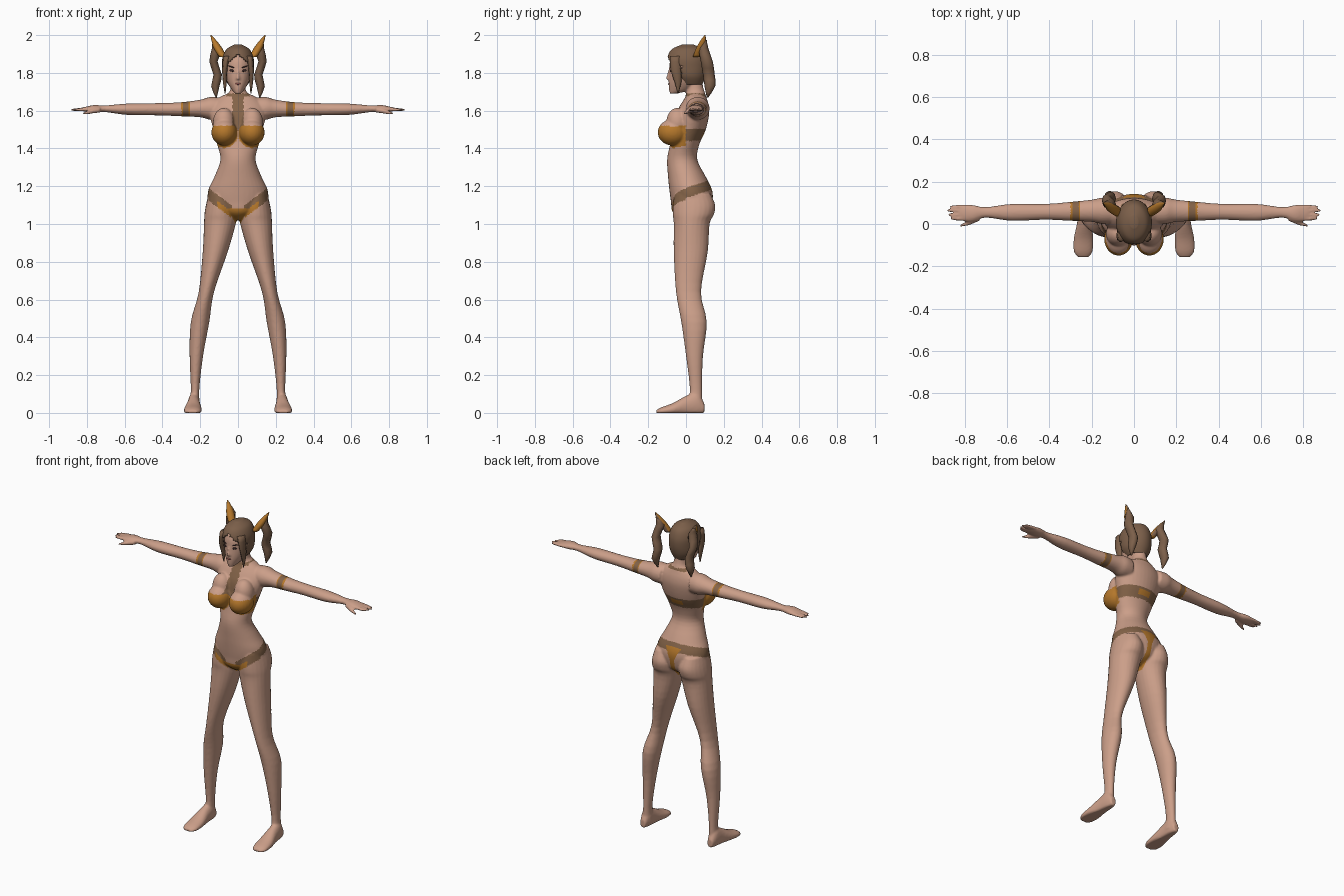
import bpy, bmesh, math
from mathutils import Matrix, Vector

cube = bpy.data.objects.get("Cube")
if cube:
    bpy.data.objects.remove(cube, do_unlink=True)


def material(name, rgb):
    m = bpy.data.materials.new(name)
    m.use_nodes = True
    m.diffuse_color = (*rgb, 1)
    m.node_tree.nodes["Principled BSDF"].inputs["Base Color"].default_value = (*rgb, 1)
    return m


SKIN = material("skin", (.6, .345, .25))
BROWN = material("brown_strap", (.23, .125, .065))
GOLD = material("gold", (.47, .19, .025))
HAIR = material("brown_hair", (.2, .115, .068))
DARK = material("dark_eye", (.04, .02, .02))
LIP = material("lip", (.38, .13, .11))


def smooth_rows(rows, steps):
    """Catmull-Rom interpolation between cross-sections."""
    out = []
    for i in range(len(rows) - 1):
        p = rows[max(i - 1, 0)], rows[i], rows[i + 1], rows[min(i + 2, len(rows) - 1)]
        for k in range(steps):
            t = k / steps
            out.append([b + t * ((c - a) + t * ((2 * a - 5 * b + 4 * c - d)
                        + t * (3 * (b - c) + d - a))) / 2 for a, b, c, d in zip(*p)])
    return out + [rows[-1]]


def loft(bm, axis, rows, side=1, sides=24, steps=4):
    """Oval rings along an axis; each row is position, then low/high bounds."""
    rings = []
    for t, a0, a1, b0, b1 in smooth_rows(rows, steps):
        ring = []
        for k in range(sides):
            ang = math.tau * k / sides
            co = [(a0 + a1) / 2 + (a1 - a0) / 2 * math.cos(ang),
                  (b0 + b1) / 2 + (b1 - b0) / 2 * math.sin(ang)]
            co.insert("xyz".index(axis), t)
            ring.append(bm.verts.new((co[0] * side, co[1], max(co[2], 0))))
        rings.append(ring)
    for lo, hi in zip(rings, rings[1:]):
        for k in range(sides):
            j = (k + 1) % sides
            bm.faces.new((lo[k], lo[j], hi[j], hi[k]))
    bm.faces.new(rings[0])
    bm.faces.new(rings[-1])


def ball(bm, centre, radii):
    bmesh.ops.create_uvsphere(bm, u_segments=24, v_segments=16, radius=1,
                              matrix=Matrix.Translation(centre) @ Matrix.Diagonal((*radii, 1)))


def finish(bm, name, mats):
    bmesh.ops.recalc_face_normals(bm, faces=bm.faces)
    me = bpy.data.meshes.new(name)
    bm.to_mesh(me)
    bm.free()
    ob = bpy.data.objects.new(name, me)
    bpy.context.collection.objects.link(ob)
    for m in mats:
        me.materials.append(m)
    me.shade_smooth()
    return ob


def oval(z, w, y0, y1):
    return (z, -w, w, y0, y1)


# Torso, neck and head
body = bmesh.new()
loft(body, "z", [oval(*r) for r in (
    (1.02, .03, -.02, .06), (1.06, .1, -.07, .12), (1.12, .155, -.08, .14),
    (1.18, .157, -.088, .138), (1.25, .125, -.095, .105), (1.34, .093, -.1, .06),
    (1.42, .11, -.085, .07), (1.5, .13, -.07, .105), (1.58, .15, -.055, .122),
    (1.63, .14, -.03, .12), (1.67, .1, -.005, .108), (1.695, .05, 0, .1),
    (1.73, .038, 0, .09), (1.8, .035, 0, .085))], sides=36)
loft(body, "z", [oval(*r) for r in (
    (1.69, .015, -.085, -.05), (1.71, .033, -.09, .02), (1.75, .056, -.092, .06),
    (1.8, .07, -.09, .09), (1.86, .074, -.085, .1), (1.92, .055, -.055, .08),
    (1.935, .02, -.02, .04))])
loft(body, "z", [oval(1.765, .013, -.107, -.07), oval(1.78, .009, -.104, -.07),
                 oval(1.82, .006, -.092, -.07)], sides=12)

# Limbs
for s in (1, -1):
    ball(body, (.073 * s, -.07, 1.485), (.068, .08, .07))
    ball(body, (.075 * s, -.045, 1.535), (.058, .06, .08))
    loft(body, "z", (
        (1.16, .04, .155, -.06, .13), (1.1, .012, .17, -.07, .155),
        (1.05, .009, .178, -.07, .148), (1, .012, .18, -.065, .125),
        (.85, .055, .187, -.065, .115), (.64, .127, .208, -.053, .08),
        (.48, .152, .25, -.025, .11), (.3, .185, .256, 0, .09),
        (.12, .205, .25, .02, .085), (.03, .2, .26, 0, .09)), s)
    loft(body, "y", (
        (.097, .215, .25, 0, .05), (.06, .203, .262, -.015, .11),
        (0, .2, .27, -.015, .09), (-.07, .192, .285, -.015, .052),
        (-.13, .196, .285, -.012, .03), (-.157, .215, .265, -.005, .015)), s)
    loft(body, "x", (
        (.1, 0, .12, 1.55, 1.67), (.15, 0, .125, 1.552, 1.672),
        (.2, .01, .115, 1.565, 1.658), (.3, .015, .105, 1.57, 1.645),
        (.42, .02, .095, 1.575, 1.64), (.58, .015, .095, 1.577, 1.638),
        (.7, .03, .08, 1.592, 1.628), (.76, .012, .09, 1.59, 1.63),
        (.8, .012, .092, 1.593, 1.622), (.825, .02, .088, 1.598, 1.617)), s)
    for y, tip in ((.025, .868), (.044, .88), (.064, .885), (.082, .87)):
        loft(body, "x", ((.8, y - .01, y + .01, 1.597, 1.618),
                         (tip - .02, y - .008, y + .008, 1.597, 1.613),
                         (tip, y - .004, y + .004, 1.601, 1.609)), s, sides=12)
    loft(body, "x", ((.73, .015, .045, 1.59, 1.62), (.78, -.006, .018, 1.583, 1.606),
                     (.822, -.014, -.002, 1.579, 1.59)), s, sides=12)

# Fuse the forms into one skin
rough = finish(body, "body_form", [])
fuse = rough.modifiers.new("fuse", "REMESH")
fuse.mode, fuse.voxel_size = "VOXEL", .006
relax = rough.modifiers.new("relax", "SMOOTH")
relax.factor, relax.iterations = .5, 4
deps = bpy.context.evaluated_depsgraph_get()
skin = bpy.data.meshes.new_from_object(rough.evaluated_get(deps))
bpy.data.objects.remove(rough, do_unlink=True)
skin.name = "body"
bpy.context.collection.objects.link(bpy.data.objects.new("body", skin))
skin.materials.clear()
for m in (SKIN, BROWN, GOLD):
    skin.materials.append(m)


def garment(c):
    """0 skin, 1 brown strap, 2 gold."""
    x, y, z = abs(c.x), c.y, c.z
    if .255 < x < .3 and z > 1.5:
        return 2 if x < .262 or x > .293 else 1
    if x > .2:
        return 0
    if z > 1.4:
        if y < 0 and z < 1.52 and math.hypot(x - .073, z - 1.475) < .072:
            return 2
        if y > -.04 and 1.44 < z < 1.505:
            return 2 if y > 0 and x < .04 and 1.46 < z < 1.49 else 1
        if x < .03 and y < .03 and 1.5 < z < 1.69:
            return 1
        return int(x < .06 and 1.675 < z < 1.692)
    if z < 1:
        return 0
    if y < 0:
        mid = 1.04 + .75 * x
        if x < .012 + .5 * (z - 1) and z < 1.085:
            return 2
        if x > .035 and abs(z - mid) < .033:
            return 2 if x < .11 and z < mid else 1
        return 0
    mid = 1.165 + .32 * y
    if x < max(.016, .5 * (z - 1.1)) and z < mid:
        return 2
    return int(abs(z - mid) < .027)


for p in skin.polygons:
    p.material_index = garment(p.center)
skin.shade_smooth()

# Hair cap with a parted face opening
cap = bmesh.new()
loft(cap, "z", [oval(*r) for r in (
    (1.735, .05, -.03, .085), (1.78, .077, -.07, .105), (1.83, .084, -.098, .115),
    (1.88, .082, -.1, .112), (1.925, .061, -.075, .09), (1.95, .02, -.02, .04))],
    sides=48, steps=8)
opening = [f for f in cap.faces for c in [f.calc_center_median()]
           if c.z < 1.74 or (c.y < -.025 and c.z < 1.9 - .8 * abs(c.x))]
bmesh.ops.delete(cap, geom=opening, context="FACES")
shell = finish(cap, "hair_cap", [HAIR]).modifiers.new("thickness", "SOLIDIFY")
shell.thickness = .006

# Pigtails, horn-shaped ties, side locks and eyes
for s, label in ((1, "left"), (-1, "right")):
    tail = bmesh.new()
    loft(tail, "z", (
        (1.975, .128, .136, .095, .11), (1.93, .085, .138, .068, .118),
        (1.86, .108, .152, .078, .142), (1.79, .085, .13, .09, .152),
        (1.73, .098, .142, .098, .155), (1.67, .112, .118, .11, .118)), s, 8, 2)
    finish(tail, label + "_pigtail", [HAIR])

    horn = bmesh.new()
    loft(horn, "z", ((1.885, .06, .1, .035, .085), (1.93, .083, .128, .052, .098),
                     (1.97, .113, .14, .075, .108), (2, .142, .146, .098, .102)), s, 10, 3)
    ob = finish(horn, label + "_horn_tie", [GOLD, HAIR])
    for p in ob.data.polygons:
        p.material_index = int(p.normal.y > .3)

    lock = bmesh.new()
    loft(lock, "z", ((1.89, .04, .078, -.085, -.02), (1.82, .056, .084, -.083, -.025),
                     (1.75, .06, .08, -.06, -.025), (1.69, .066, .07, -.045, -.04)), s, 8, 2)
    finish(lock, label + "_side_lock", [HAIR])

    for part, x, y, z, radii, tilt in (("eye", .032, -.08, 1.812, (.014, .004, .006), .15),
                                       ("brow", .034, -.08, 1.832, (.018, .004, .003), .3)):
        eye = bmesh.new()
        ball(eye, (0, 0, 0), radii)
        turn = Matrix.Rotation(s * .25, 4, "Z") @ Matrix.Rotation(-s * tilt, 4, "Y")
        eye.transform(Matrix.Translation(Vector((x * s, y, z))) @ turn)
        finish(eye, label + "_" + part, [DARK])

# Mouth
mouth = bmesh.new()
ball(mouth, (0, -.0905, 1.742), (.016, .004, .005))
finish(mouth, "lips", [LIP])
